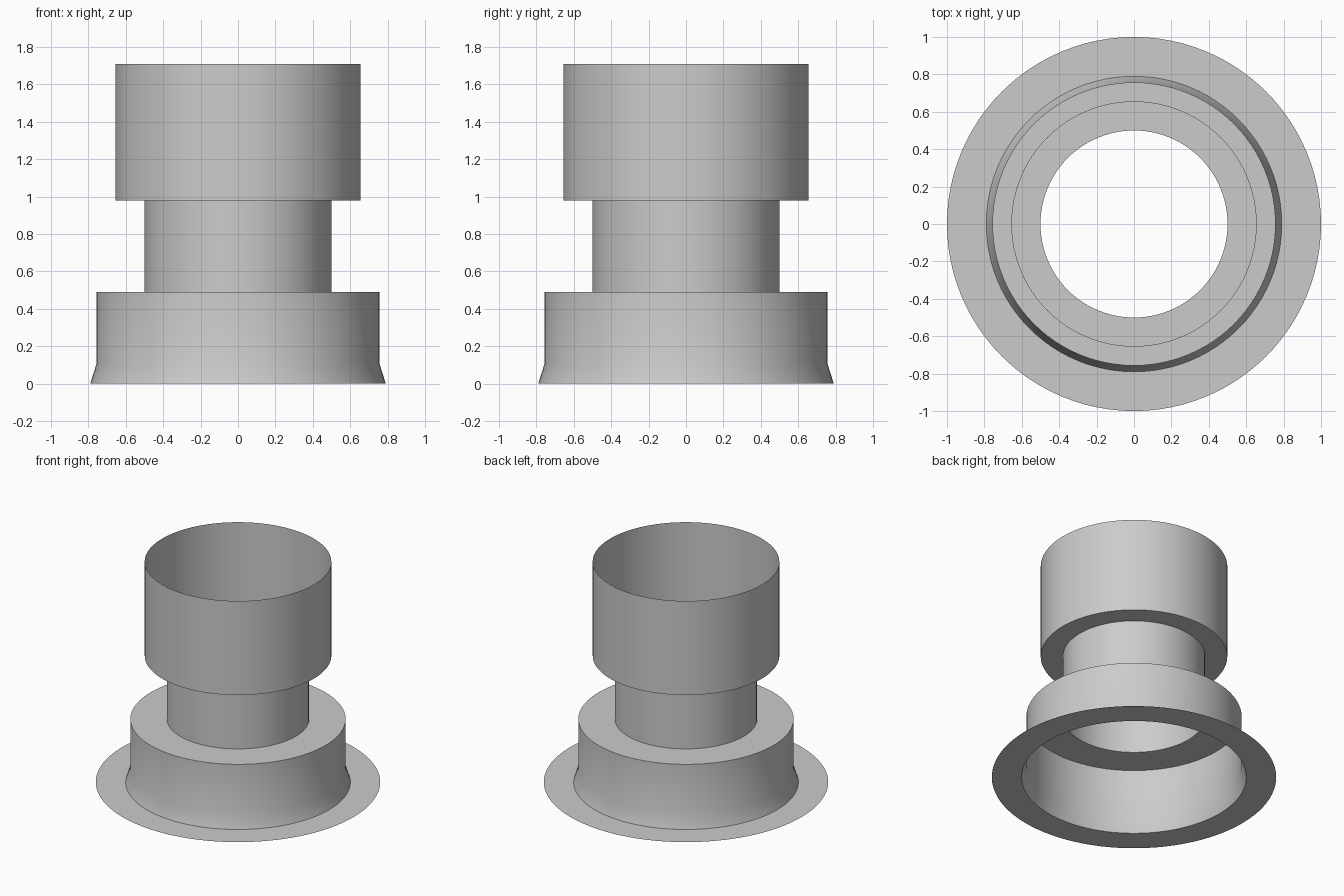
import bpy
import bmesh
from math import cos, sin, tau, radians

SEGMENTS = 96

cube = bpy.data.objects.get("Cube")
if cube:
    bpy.data.objects.remove(cube, do_unlink=True)

# Single grey material
grey = bpy.data.materials.new("light grey")
grey.use_nodes = True
colour = (0.6, 0.6, 0.6, 1)
grey.diffuse_color = colour
grey.node_tree.nodes["Principled BSDF"].inputs["Base Color"].default_value = colour


def lathe(name, profile):
    """Spin (radius, height) points around z into an open sheet, facing outward."""
    bm = bmesh.new()
    rings = [[bm.verts.new((r * cos(tau * i / SEGMENTS), r * sin(tau * i / SEGMENTS), z))
              for i in range(SEGMENTS)] for r, z in profile]
    for low, high in zip(rings, rings[1:]):
        for i in range(SEGMENTS):
            j = (i + 1) % SEGMENTS
            bm.faces.new((low[i], low[j], high[j], high[i]))
    mesh = bpy.data.meshes.new(name)
    bm.to_mesh(mesh)
    bm.free()
    mesh.materials.append(grey)
    obj = bpy.data.objects.new(name, mesh)
    bpy.context.collection.objects.link(obj)
    bpy.ops.object.select_all(action='DESELECT')
    obj.select_set(True)
    bpy.context.view_layer.objects.active = obj
    bpy.ops.object.shade_smooth_by_angle(angle=radians(30))
    return obj


# Flat sheet ring on the ground
lathe("base_flange", [(1.0, 0), (0.79, 0)])
# Flared collar with its flat shoulder
lathe("lower_collar", [(0.79, 0), (0.757, 0.105), (0.757, 0.49), (0.5, 0.49)])
# Narrow open tube
lathe("neck", [(0.5, 0.49), (0.5, 0.98)])
# Wide open-topped sleeve with its flat underside
lathe("upper_sleeve", [(0.5, 0.98), (0.656, 0.98), (0.656, 1.71)])
